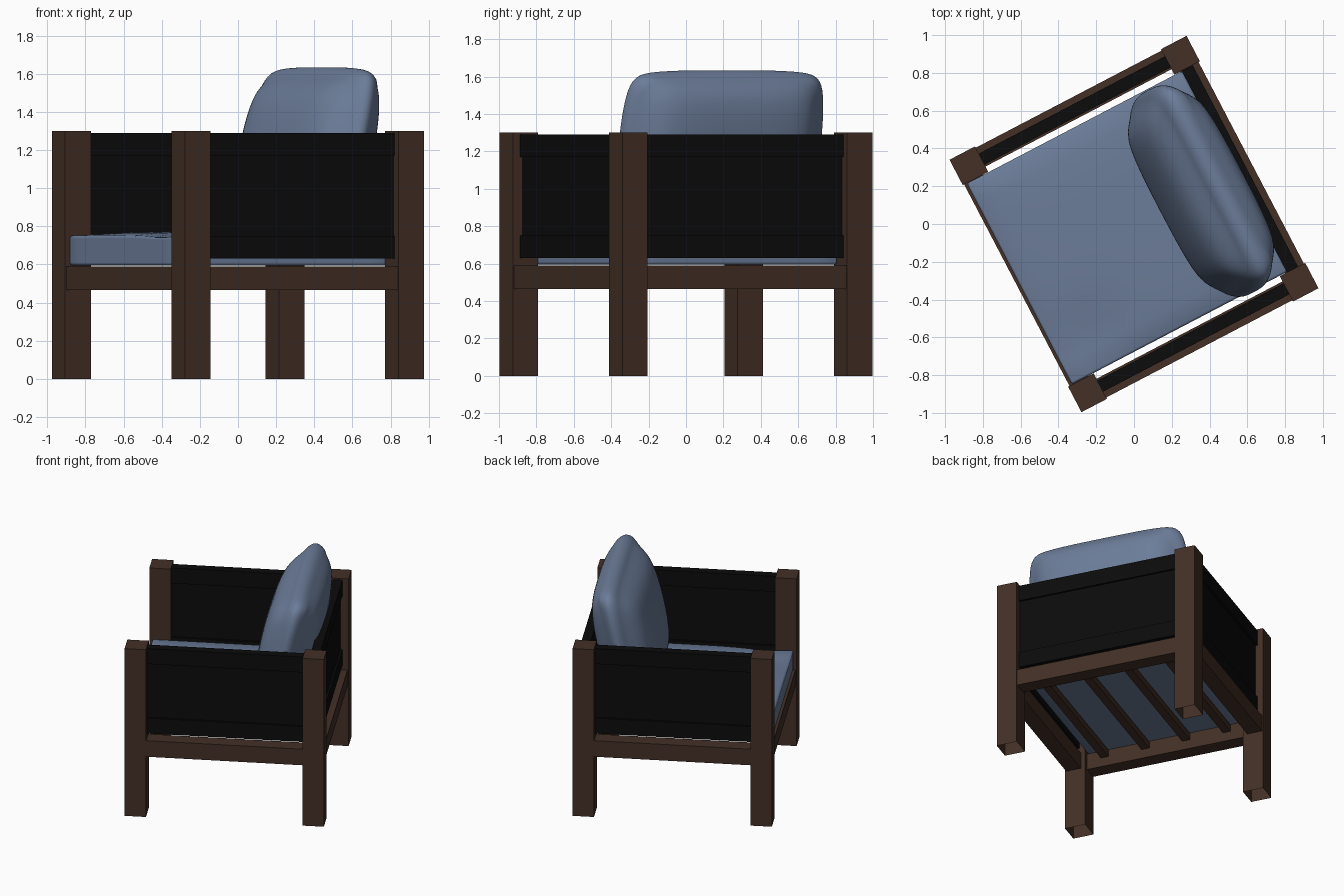
import bpy, bmesh, math
from mathutils import Matrix

if "Cube" in bpy.data.objects:
    bpy.data.objects.remove(bpy.data.objects["Cube"])

TURN = Matrix.Rotation(math.radians(27.6), 4, 'Z')   # whole chair is turned
HU, HV, POST = 0.632, 0.678, 0.152                   # post centres and thickness
TOP = 1.30


def material(name, rgb):
    m = bpy.data.materials.new(name)
    m.use_nodes = True
    m.diffuse_color = (*rgb, 1)
    m.node_tree.nodes["Principled BSDF"].inputs["Base Color"].default_value = (*rgb, 1)
    return m


WOOD = material("dark_wood", (0.056, 0.029, 0.019))
BLACK = material("black_canvas", (0.0035, 0.0035, 0.0035))
BLUE = material("blue_fabric", (0.15, 0.205, 0.32))


def finish(name, bm, mat):
    """Turn a bmesh in chair space into an object."""
    bmesh.ops.recalc_face_normals(bm, faces=bm.faces)
    mesh = bpy.data.meshes.new(name)
    bm.to_mesh(mesh)
    bm.free()
    mesh.materials.append(mat)
    ob = bpy.data.objects.new(name, mesh)
    ob.matrix_world = TURN
    bpy.context.collection.objects.link(ob)
    return ob


def add_box(bm, u, v, z):
    """Box from (min, max) ranges: u runs front to back, v across, z up."""
    size = [r[1] - r[0] for r in (u, v, z)]
    mid = [(r[0] + r[1]) / 2 for r in (u, v, z)]
    bmesh.ops.create_cube(bm, size=1, matrix=Matrix.Translation(mid) @ Matrix.Diagonal((*size, 1)))


def box(name, u, v, z, mat):
    bm = bmesh.new()
    add_box(bm, u, v, z)
    return finish(name, bm, mat)


def around(c, half):
    return (c - half, c + half)


def smooth(ob, levels):
    sub = ob.modifiers.new("soft", 'SUBSURF')
    sub.levels = sub.render_levels = levels
    for p in ob.data.polygons:
        p.use_smooth = True


# Corner posts, open underneath
for su, end in ((-1, "front"), (1, "back")):
    for sv, side in ((-1, "right"), (1, "left")):
        bm = bmesh.new()
        add_box(bm, around(su * HU, POST / 2), around(sv * HV, POST / 2), (0, TOP))
        bm.normal_update()
        bmesh.ops.delete(bm, geom=[f for f in bm.faces if f.normal.z < -0.5], context='FACES_ONLY')
        finish(f"{end}_{side}_post", bm, WOOD)

# Seat rails, set just inside the outer faces of the posts
RAIL_Z = (0.465, 0.59)
LU, LV = HU - POST / 2, HV - POST / 2
for s, side, end in ((-1, "right", "front"), (1, "left", "back")):
    box(f"{side}_rail", (-LU, LU), around(s * (HV + 0.012), 0.056), RAIL_Z, WOOD)
    box(f"{end}_rail", around(s * (HU + 0.012), 0.056), (-LV, LV), RAIL_Z, WOOD)

# Slats under the cushion
for i in range(4):
    box(f"seat_slat_{i + 1}", (-HU, HU), around((i - 1.5) * 0.31, 0.03), (0.535, 0.585), WOOD)


# Canvas panels: thin sheet with a thicker sleeve along the top and bottom
def panel(name, along_u, c, length):
    bm = bmesh.new()
    for half, z in ((0.018, (0.70, 1.24)), (0.033, (0.63, 0.75)), (0.033, (1.17, 1.29))):
        run, across = (-length, length), around(c, half)
        add_box(bm, run if along_u else across, across if along_u else run, z)
    finish(name, bm, BLACK)


panel("right_panel", True, -HV, LU)
panel("left_panel", True, HV, LU)
panel("back_panel", False, HU, LV)


def dense_cube(cuts):
    bm = bmesh.new()
    bmesh.ops.create_cube(bm, size=2)
    bmesh.ops.subdivide_edges(bm, edges=bm.edges[:], cuts=cuts, use_grid_fill=True)
    return bm


# Seat cushion: flat box with a slight crown and a soft dip near one front corner
bm = dense_cube(9)
for vert in bm.verts:
    x, y, z = vert.co
    u, v = -0.042 + 0.643 * x, 0.6 * y
    crown = 0.02 * (1 - x ** 4) * (1 - y ** 4)
    dip = 0.035 * math.exp(-((u + 0.48) ** 2 + (v + 0.42) ** 2) / 0.03)
    vert.co = (u, v, 0.595 if z < 0 else 0.595 + (z + 1) / 2 * (0.157 + crown - dip))
    if -1 < z < 0:
        vert.co.z = 0.595 + (z + 1) / 2 * 0.157
seat = finish("seat_cushion", bm, BLUE)
bevel = seat.modifiers.new("edge", 'BEVEL')
bevel.width, bevel.segments, bevel.limit_method = 0.012, 2, 'ANGLE'
for p in seat.data.polygons:
    p.use_smooth = True

# Back cushion: plump pillow leaning on the back panel
bm = dense_cube(7)
for vert in bm.verts:
    x, y, z = vert.co
    plump = (1 - abs(y) ** 3.5) ** 0.5 * (1 - abs(z) ** 2.6) ** 0.6
    half = 0.075 + 0.135 * plump
    rim = 1 - 0.10 * x * x
    h = z * (1 - 0.05 * y ** 4) * (rim if abs(z) == 1 else 1)
    w = y * (1 - 0.08 * z ** 4) * (rim if abs(y) == 1 else 1)
    vert.co = (0.395 + 0.095 * z + x * half, -0.01 + 0.605 * w, 1.175 + 0.46 * h)
smooth(finish("back_cushion", bm, BLUE), 2)
